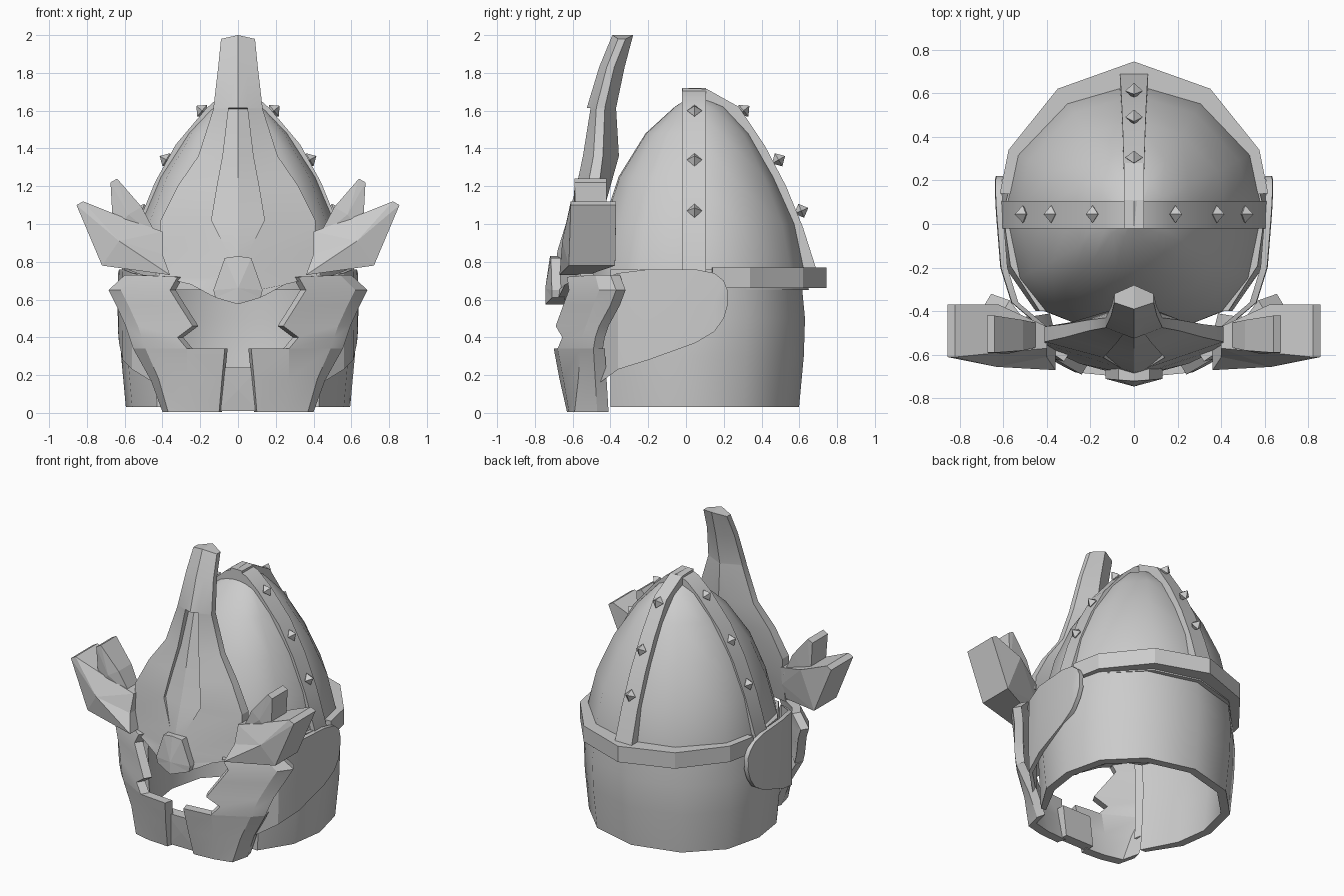
import bpy, bmesh, math
from mathutils import Matrix, Vector

if "Cube" in bpy.data.objects:
    bpy.data.objects.remove(bpy.data.objects["Cube"], do_unlink=True)

steel = bpy.data.materials.new("grey_steel")
steel.use_nodes = True
COLOUR = (0.6, 0.6, 0.6, 1)
steel.diffuse_color = COLOUR
steel.node_tree.nodes["Principled BSDF"].inputs["Base Color"].default_value = COLOUR


def finish(name, bm, mirror=False, smooth=None):
    bmesh.ops.remove_doubles(bm, verts=bm.verts, dist=0.0005)
    bmesh.ops.recalc_face_normals(bm, faces=bm.faces)
    me = bpy.data.meshes.new(name)
    bm.to_mesh(me)
    bm.free()
    me.materials.append(steel)
    ob = bpy.data.objects.new(name, me)
    bpy.context.collection.objects.link(ob)
    if smooth:
        bpy.ops.object.select_all(action='DESELECT')
        ob.select_set(True)
        bpy.context.view_layer.objects.active = ob
        bpy.ops.object.shade_smooth_by_angle(angle=math.radians(smooth))
    if mirror:
        ob.modifiers.new("mirror", 'MIRROR')
    return ob


def both_sides(half):
    """Half a path, from the middle outwards, made whole across x."""
    return [(-p[0],) + tuple(p[1:]) for p in half[:0:-1]] + list(half)


def slab(name, front, back, closed=False, mirror=False, smooth=None):
    """Thick sheet between two grids of points."""
    bm = bmesh.new()
    f, b = [[[bm.verts.new(p) for p in row] for row in g] for g in (front, back)]
    n, m = len(f), len(f[0])
    for g in (f, b):
        for i in range(n - 1):
            for j in range(m - 1):
                bm.faces.new((g[i][j], g[i][j + 1], g[i + 1][j + 1], g[i + 1][j]))
    for i in (0, n - 1):
        for j in range(m - 1):
            bm.faces.new((f[i][j], f[i][j + 1], b[i][j + 1], b[i][j]))
    if not closed:
        for j in (0, m - 1):
            for i in range(n - 1):
                bm.faces.new((f[i][j], f[i + 1][j], b[i + 1][j], b[i][j]))
    return finish(name, bm, mirror, smooth)


def shifted(grid, by):
    return [[tuple(Vector(p) + Vector(by)) for p in row] for row in grid]


def block(name, outline, peak, mirror=False):
    """Outline of (x, z, front y, back y) with a raised point in front."""
    bm = bmesh.new()
    f = [bm.verts.new((x, y, z)) for x, z, y, rear in outline]
    b = [bm.verts.new((x, rear, z)) for x, z, y, rear in outline]
    top = bm.verts.new(peak)
    for i in range(len(f)):
        k = (i + 1) % len(f)
        bm.faces.new((f[i], f[k], top))
        bm.faces.new((f[i], b[i], b[k], f[k]))
    bmesh.ops.triangulate(bm, faces=[bm.faces.new(b)])
    return finish(name, bm, mirror)


# Dome: one plan outline shrunk towards the apex
MID = 0.05
plan = both_sides([(0, .65), (.31, .56), (.54, .32), (.595, .06), (.53, -.25),
                   (.41, -.40), (.18, -.49), (0, -.5)])


def dome_ring(z, side, rear, front, inset=0):
    return [(x * (side - inset),
             MID + (y - MID) * ((rear if y > MID else front) - inset),
             z - inset * 0.5 * (z > .7)) for x, y in plan]


rings = [(.65, 1, 1, 1), (.75, .99, .99, 1), (1.0, .89, .9, .89), (1.25, .71, .71, .74),
         (1.48, .46, .49, .48), (1.62, .24, .27, .2), (1.67, .06, .07, .06)]
slab("dome", [dome_ring(*r) for r in rings],
     [dome_ring(*r, .05) for r in rings], closed=True, smooth=40)

# Neck guard, open at the face
neck = both_sides([(0, .63), (.34, .54), (.56, .32), (.625, .05), (.59, -.2), (.45, -.4)])


def neck_row(z, s):
    return [(x * s, y * s if y > -.3 else y, z) for x, y in neck]


levels = [(.03, .95), (.3, .99), (.5, 1), (.76, .96)]
slab("neck_guard", [neck_row(z, s) for z, s in levels],
     [neck_row(z, s - .09) for z, s in levels], smooth=35)

# Rim round the back
rim = both_sides([(0, .745), (.35, .62), (.575, .34), (.615, .14)])
slab("rim", [[(x, y, z) for x, y in rim] for z in (.66, .77)],
     [[(x * .85, y * .82 + .02, z) for x, y in rim] for z in (.66, .77)])

# Riveted bands: one over the sides, one down the back
side_path = both_sides([(0, 1.72), (.08, 1.69), (.17, 1.61), (.33, 1.42),
                        (.44, 1.22), (.53, 1.0), (.61, .74), (.61, .66)])
slab("side_band", [[(x, y, z) for x, z in side_path] for y in (-.02, .105)],
     [[(x * .88, y, .6 + (z - .6) * .93) for x, z in side_path] for y in (-.02, .105)],
     smooth=25)
back_path = [(-.02, 1.72), (.11, 1.715), (.28, 1.62), (.42, 1.41),
             (.53, 1.2), (.62, .98), (.69, .76)]
slab("back_band", [[(s * (.045 + .02 * (1.72 - z)), y, z) for y, z in back_path] for s in (-1, 1)],
     [[(s * (.045 + .02 * (1.72 - z)), y * .88, .6 + (z - .6) * .93) for y, z in back_path]
      for s in (-1, 1)], smooth=25)


# Rivets: small eight-sided studs turned to the band's slope
def rivet(name, place, axis, angle, mirror):
    bm = bmesh.new()
    bmesh.ops.create_uvsphere(bm, u_segments=4, v_segments=2, radius=.04)
    bm.transform(Matrix.Translation(place) @ Matrix.Rotation(angle, 4, axis))
    finish(name, bm, mirror)


for i, (x, y, z, tilt) in enumerate([(.19, .305, 1.6, 40), (.38, .49, 1.34, 30),
                                     (.51, .61, 1.07, 22)]):
    rivet(f"side_rivet_{i}", (x, .045, z), 'Y', math.radians(-tilt), True)
    rivet(f"back_rivet_{i}", (0, y, z), 'X', math.radians(tilt), False)

# Brow plate and crest, with a keel behind:
# z, middle y, panel x, edge x, edge y, panel depth, edge rise, keel y, edge thickness
brow = [(.58, -.70, .06, .14, -.67, 0, .04, -.60, .06),
        (.63, -.70, .06, .25, -.64, 0, .05, -.58, .06),
        (.72, -.70, .06, .42, -.56, 0, 0, -.55, .07),
        (.86, -.68, .06, .41, -.55, 0, 0, -.50, .07),
        (1.02, -.65, .14, .41, -.54, .02, 0, -.45, .07),
        (1.2, -.61, .11, .32, -.52, .03, 0, -.40, .06),
        (1.36, -.58, .08, .21, -.49, .035, 0, -.355, .05),
        (1.61, -.525, .05, .13, -.475, .045, 0, -.37, .045),
        (1.615, -.525, .05, .13, -.475, 0, 0, -.37, .045),
        (1.83, -.46, .05, .105, -.42, 0, 0, -.325, .04),
        (2.0, -.39, .04, .09, -.36, 0, -.02, -.28, .04)]


def brow_front(z, ym, xp, xe, ye, depth, rise, keel, thick):
    yp = ym + (ye - ym) * xp / xe
    zp = z + rise * xp / xe
    return both_sides([(0, ym + depth, z), (xp, yp + depth, zp),
                       (xp, yp, zp), (xe, ye, z + rise)])


def brow_back(z, ym, xp, xe, ye, depth, rise, keel, thick):
    yp = keel + (ye + thick - keel) * xp / xe
    panel = (xp, yp, z + rise * xp / xe)
    return both_sides([(0, keel, z), panel, panel, (xe, ye + thick, z + rise)])


slab("brow_plate", [brow_front(*r) for r in brow], [brow_back(*r) for r in brow], smooth=20)

# Nose guard and chin
block("nose_guard", both_sides([(0, .83, -.72, -.64), (.07, .82, -.715, -.64),
                                (.13, .65, -.71, -.64), (.12, .61, -.71, -.64),
                                (0, .575, -.745, -.64)])[1:], (0, -.745, .66))
block("chin_plate", [(-.11, .01, -.60, -.53), (.11, .01, -.60, -.53),
                     (.11, .24, -.635, -.56), (-.11, .24, -.635, -.56)], (0, -.62, .12))

# Cheeks: jaw piece, then the notched piece beside the eyes
jaw = [[(.10, -.63, .005), (.25, -.62, .005), (.37, -.59, .005), (.40, -.47, .005)],
       [(.085, -.67, .18), (.27, -.65, .18), (.42, -.57, .18), (.46, -.48, .17)],
       [(.07, -.70, .34), (.27, -.68, .34), (.49, -.56, .34), (.555, -.49, .34)]]
slab("jaw", jaw, shifted(jaw, (-.015, .06, 0)), mirror=True, smooth=20)
notch = [(.27, -.68, .34), (.32, -.655, .40), (.24, -.69, .46), (.31, -.65, .57),
         (.36, -.62, .65), (.32, -.63, .72)]
outer = [(.49, -.56, .34), (.51, -.55, .40), (.53, -.53, .46), (.58, -.49, .57),
         (.62, -.46, .65), (.54, -.48, .73)]
wrap = [(.555, -.49, .34), (.575, -.48, .40), (.595, -.46, .46), (.645, -.40, .57),
        (.685, -.37, .65), (.60, -.40, .73)]
cheek = [list(row) for row in zip(notch, outer, wrap)]
slab("cheek", cheek, shifted(cheek, (-.03, .05, 0)), mirror=True, smooth=20)

# Ear flaps: y, x, lower z, upper z
flap = [(-.47, .43, .15, .70), (-.36, .56, .23, .74), (-.2, .61, .28, .76),
        (.05, .63, .37, .76), (.15, .635, .43, .74), (.2, .635, .5, .70), (.22, .63, .57, .65)]
ear = [[(x, y, low), (x + .003, y, (low + high) / 2), (x, y, high)] for y, x, low, high in flap]
slab("ear_flap", ear, shifted(ear, (-.03, 0, 0)), mirror=True, smooth=30)

# Wings at the temples, thicker towards the tip
block("lower_wing", [(.40, .96, -.57, -.47), (.62, 1.04, -.59, -.37), (.82, 1.12, -.61, -.37),
                     (.855, 1.10, -.61, -.37), (.72, .78, -.62, -.375),
                     (.36, .73, -.67, -.52), (.40, .84, -.61, -.48)],
      (.63, -.655, .91), mirror=True)
block("upper_wing", [(.42, .92, -.56, -.46), (.51, 1.09, -.58, -.44), (.64, 1.24, -.59, -.42),
                     (.675, 1.22, -.59, -.42), (.66, .95, -.58, -.42)],
      (.58, -.595, 1.05), mirror=True)
